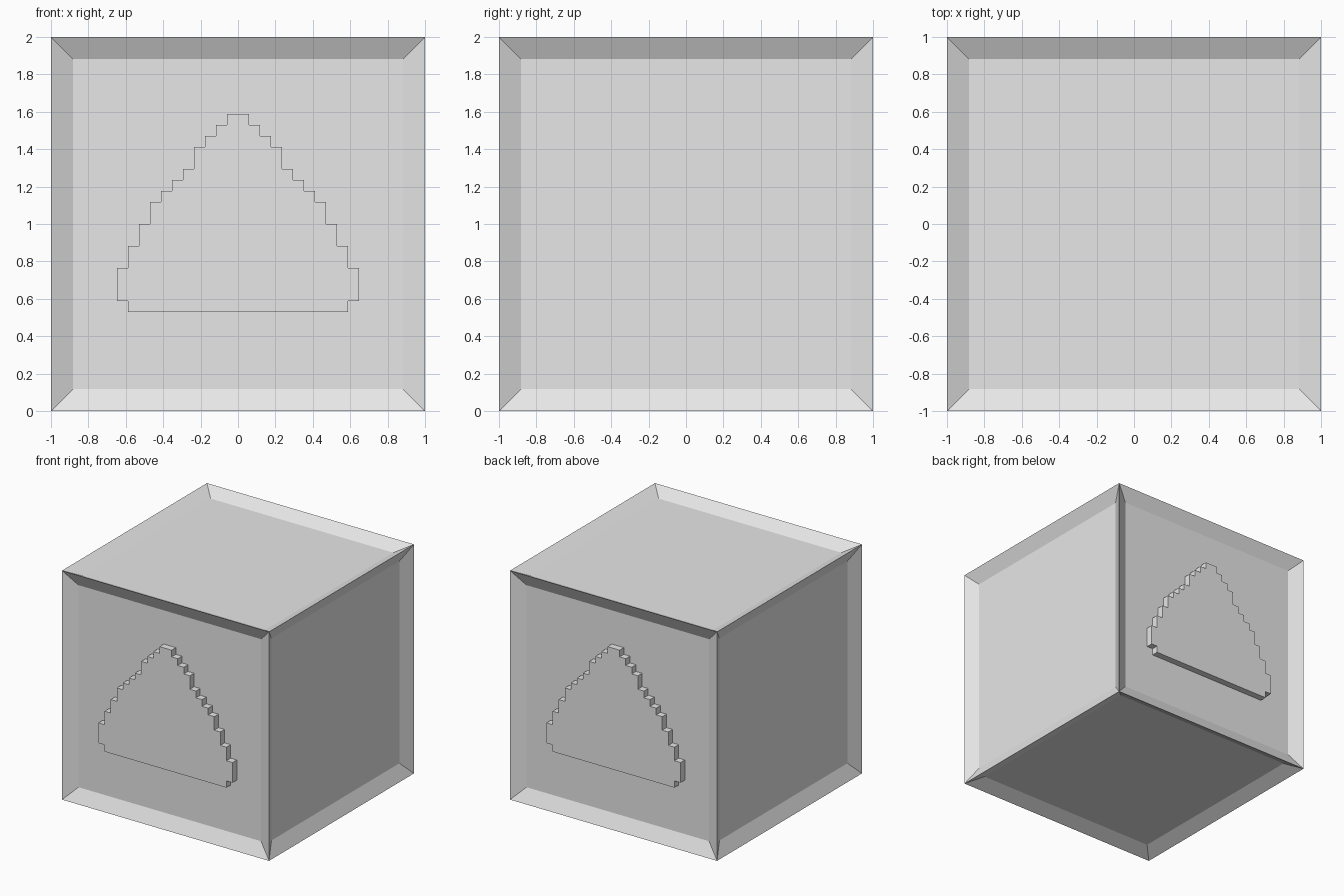
import bpy
import bmesh
from math import pi
from mathutils import Matrix

if "Cube" in bpy.data.objects:
    bpy.data.objects.remove(bpy.data.objects["Cube"], do_unlink=True)

UNIT = 2 / 34  # grid step shared by the frame and the emblem

grey = bpy.data.materials.new("light grey")
grey.use_nodes = True
grey.diffuse_color = (0.8, 0.8, 0.8, 1)
grey.node_tree.nodes["Principled BSDF"].inputs["Base Color"].default_value = (0.8, 0.8, 0.8, 1)


def add_object(name, bm):
    mesh = bpy.data.meshes.new(name)
    bmesh.ops.recalc_face_normals(bm, faces=bm.faces)
    bm.to_mesh(mesh)
    bm.free()
    mesh.materials.append(grey)
    obj = bpy.data.objects.new(name, mesh)
    bpy.context.collection.objects.link(obj)
    return obj


# Cube with a sunken square panel on every side
bm = bmesh.new()
bmesh.ops.create_cube(bm, size=2, matrix=Matrix.Translation((0, 0, 1)))
panels = bmesh.ops.inset_individual(bm, faces=bm.faces[:], thickness=2 * UNIT,
                                    use_even_offset=True)
for face in [f for f in bm.faces if f.calc_area() > 2]:
    shift = face.normal * -UNIT
    bmesh.ops.translate(bm, verts=face.verts, vec=shift)
add_object("framed_block", bm)

# Stepped triangle: (half width, rows) from the bottom up, in grid steps
STEPS = [(10, 1), (11, 3), (10, 2), (9, 2), (8, 2), (7, 1),
         (6, 1), (5, 1), (4, 2), (3, 1), (2, 1), (1, 1)]


def add_emblem(name, angle):
    right, row = [], 9
    for half, rows in STEPS:
        right += [(half, row), (half, row + rows)]
        row += rows
    outline = right + [(-x, z) for x, z in reversed(right)]
    bm = bmesh.new()
    face = bm.faces.new([bm.verts.new((x * UNIT, -1, z * UNIT)) for x, z in outline])
    # Flush with the frame, rooted just behind the panel
    ext = bmesh.ops.extrude_face_region(bm, geom=[face], use_keep_orig=True)
    back = [v for v in ext["geom"] if isinstance(v, bmesh.types.BMVert)]
    bmesh.ops.translate(bm, verts=back, vec=(0, UNIT * 1.1, 0))
    bm.transform(Matrix.Rotation(angle, 4, "Z"))
    add_object(name, bm)


add_emblem("front_emblem", 0)
add_emblem("back_emblem", pi)
